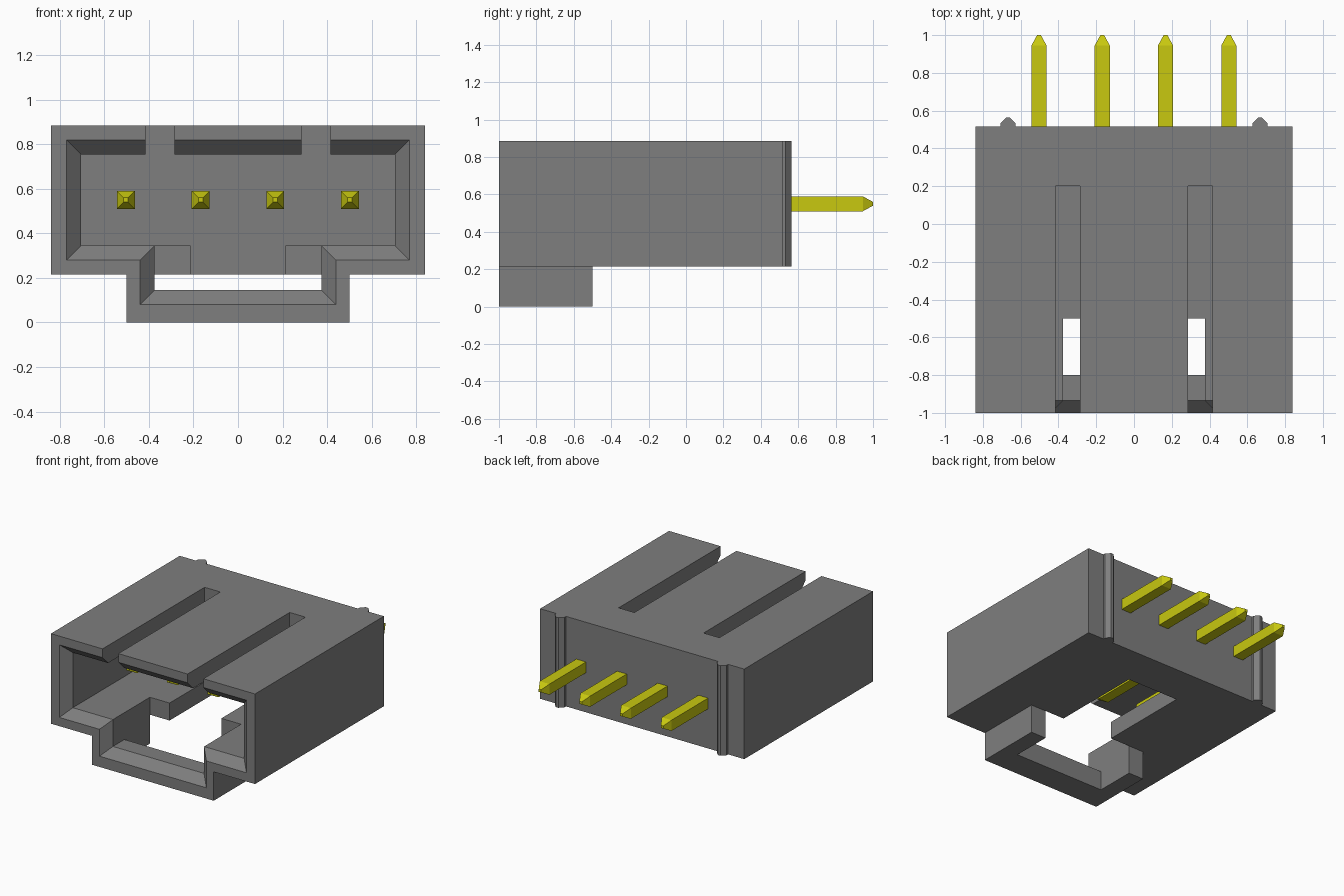
import bpy, bmesh

cube = bpy.data.objects.get("Cube")
if cube:
    bpy.data.objects.remove(cube, do_unlink=True)


def material(name, rgb):
    m = bpy.data.materials.new(name)
    m.use_nodes = True
    m.diffuse_color = (*rgb, 1)
    bsdf = next(n for n in m.node_tree.nodes if n.type == 'BSDF_PRINCIPLED')
    bsdf.inputs["Base Color"].default_value = (*rgb, 1)
    return m


GREY = material("housing grey", (0.21, 0.21, 0.21))
YELLOW = material("pin yellow", (0.58, 0.58, 0.005))


def loft(name, rings, mat):
    """Closed solid through rings of 3D points with equal counts."""
    bm = bmesh.new()
    loops = [[bm.verts.new(p) for p in ring] for ring in rings]
    n = len(loops[0])
    bm.faces.new(loops[0])
    bm.faces.new(loops[-1][::-1])
    for a, b in zip(loops, loops[1:]):
        for i in range(n):
            j = (i + 1) % n
            bm.faces.new((a[i], b[i], b[j], a[j]))
    bmesh.ops.recalc_face_normals(bm, faces=bm.faces)
    mesh = bpy.data.meshes.new(name)
    bm.to_mesh(mesh)
    bm.free()
    mesh.materials.append(mat)
    ob = bpy.data.objects.new(name, mesh)
    bpy.context.collection.objects.link(ob)
    return ob


def rect(x0, x1, z0, z1, y, grow=0.0):
    x0, x1, z0, z1 = x0 - grow, x1 + grow, z0 - grow, z1 + grow
    return [(x0, y, z0), (x1, y, z0), (x1, y, z1), (x0, y, z1)]


def box(name, x0, x1, y0, y1, z0, z1):
    return loft(name, [rect(x0, x1, z0, z1, y) for y in (y0, y1)], GREY)


def flared_box(name, half, z0, z1, y_end):
    """Cavity with a 45 degree chamfer at the front mouth."""
    return loft(name, [rect(-half, half, z0, z1, -1.01, 0.075),
                       rect(-half, half, z0, z1, -0.935),
                       rect(-half, half, z0, z1, y_end)], GREY)


# Housing: T-shaped block, its lower key only at the front
outline = [(-0.5, 0), (0.5, 0), (0.5, 0.215), (0.84, 0.215),
           (0.84, 0.885), (-0.84, 0.885), (-0.84, 0.215), (-0.5, 0.215)]
housing = loft("housing", [[(x, y, z) for x, z in outline] for y in (-1, 0.515)], GREY)

cutters = [
    box("key_trim", -0.7, 0.7, -0.5, 1, -0.5, 0.215),
    flared_box("main_cavity", 0.705, 0.345, 0.755, 0.2),
    flared_box("key_cavity", 0.375, 0.145, 0.55, -0.5),
    box("key_floor_opening", -0.375, 0.375, -0.8, -0.5, -0.1, 0.5),
    box("bottom_slot", -0.213, 0.213, -0.7, 0.2, 0.05, 0.5),
    box("top_slot_right", -0.415, -0.285, -1.1, 0.2, 0.6, 1),
    box("top_slot_left", 0.285, 0.415, -1.1, 0.2, 0.6, 1),
]
bpy.context.view_layer.objects.active = housing
for c in cutters:
    c.hide_render = True
    mod = housing.modifiers.new(c.name, 'BOOLEAN')
    mod.operation = 'DIFFERENCE'
    mod.solver = 'EXACT'
    mod.object = c
    bpy.ops.object.modifier_apply(modifier=mod.name)
for c in cutters:
    bpy.data.objects.remove(c, do_unlink=True)

# Ribs on the back face
rib = [(-0.04, 0.50), (0.04, 0.50), (0.04, 0.533), (0.01, 0.563),
       (-0.01, 0.563), (-0.04, 0.533)]
for side, cx in (("right", -0.667), ("left", 0.667)):
    loft("back_rib_" + side, [[(cx + x, y, z) for x, y in rib]
                              for z in (0.215, 0.885)], GREY)

# Square pins with tapered tips at both ends
for i in range(4):
    cx, cz = -0.503 + i * 0.335, 0.55
    loft(f"pin_{i + 1}",
         [rect(cx - h, cx + h, cz - h, cz + h, y)
          for y, h in ((-0.58, 0.01), (-0.525, 0.04), (0.945, 0.04), (1.0, 0.01))],
         YELLOW)
